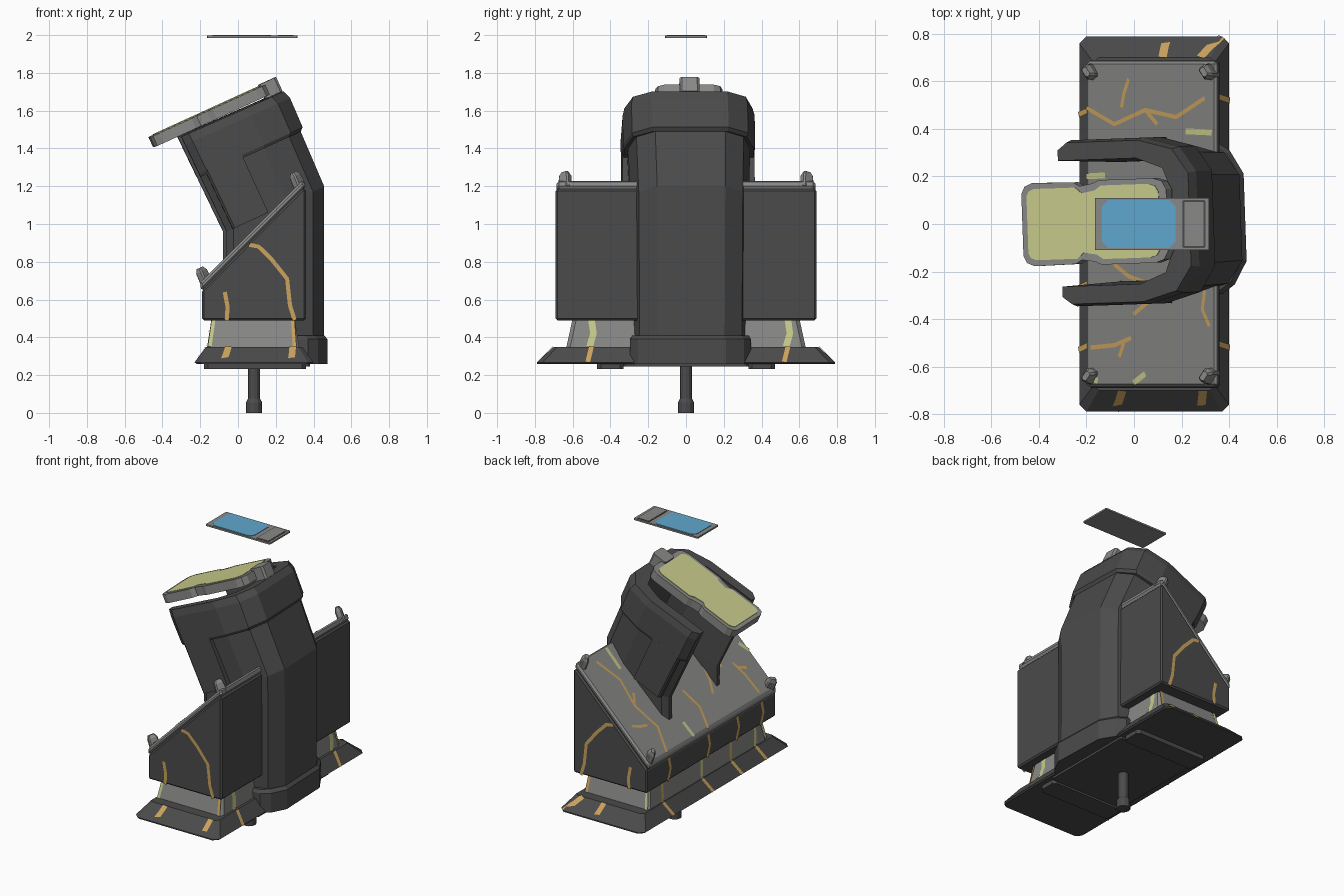
import bpy, bmesh, math
from mathutils import Vector, Matrix

if "Cube" in bpy.data.objects:
    bpy.data.objects.remove(bpy.data.objects["Cube"])


def mat(name, c):
    m = bpy.data.materials.new(name)
    m.diffuse_color = (*c, 1)
    m.use_nodes = True
    m.node_tree.nodes["Principled BSDF"].inputs["Base Color"].default_value = m.diffuse_color
    return m


DARK = mat("dark grey", (0.07, 0.07, 0.07))
GREY = mat("light grey", (0.25, 0.25, 0.245))
GOLD = mat("gold vein", (0.60, 0.37, 0.11))
PALE = mat("pale yellow", (0.58, 0.60, 0.26))
BLUE = mat("screen blue", (0.115, 0.39, 0.62))


def finish(name, bm, m, bevel=0):
    bmesh.ops.recalc_face_normals(bm, faces=bm.faces)
    me = bpy.data.meshes.new(name)
    bm.to_mesh(me)
    bm.free()
    me.materials.append(m)
    o = bpy.data.objects.new(name, me)
    bpy.context.collection.objects.link(o)
    if bevel:
        b = o.modifiers.new("bevel", 'BEVEL')
        b.width, b.segments = bevel, 1
    return o


def loft(name, rings, m, bevel=0):
    """Skin closed rings of equal length and cap both ends."""
    bm = bmesh.new()
    vs = [[bm.verts.new(p) for p in r] for r in rings]
    n = len(vs[0])
    for a, b in zip(vs, vs[1:]):
        for i in range(n):
            bm.faces.new((a[i], a[(i + 1) % n], b[(i + 1) % n], b[i]))
    bm.faces.new(vs[0])
    bm.faces.new(vs[-1])
    return finish(name, bm, m, bevel)


def rect(x0, x1, y0, y1, z, c=0.02):
    return [(x0 + c, y0, z), (x1 - c, y0, z), (x1, y0 + c, z), (x1, y1 - c, z),
            (x1 - c, y1, z), (x0 + c, y1, z), (x0, y1 - c, z), (x0, y0 + c, z)]


def slab(name, x0, x1, y0, y1, z0, z1, m, c=0.01):
    return loft(name, [rect(x0, x1, y0, y1, z0, c), rect(x0, x1, y0, y1, z1, c)], m)


# Console pedestal
loft("console_base", [rect(-.22, .39, -.79, .79, .26, .03), rect(-.23, .40, -.79, .79, .268, .03),
                      rect(-.17, .34, -.70, .70, .35)], DARK)
loft("console_neck", [rect(-.165, .325, -.635, .635, .34), rect(-.14, .30, -.60, .60, .50)], GREY)
prof = [(-.19, .49), (.36, .49), (.36, 1.185), (.34, 1.185), (-.19, .65)]
loft("console_body", [[(x, y, z) for x, z in prof] for y in (-.69, .69)], DARK, .012)
top = [(-.195, .645), (.345, 1.185), (.36, 1.19), (.345, 1.235), (-.20, .69)]
loft("sloped_panel", [[(x, y, z) for x, z in top] for y in (-.685, .685)], GREY, .012)

# Corner nubs on the sloped panel
for x, z, tag in ((-.185, .73, "low"), (.31, 1.235, "high")):
    for s in (-1, 1):
        o = loft(f"corner_nub_{tag}", [rect(-.022, .022, -.035, .035, -.05, .008),
                                       rect(-.022, .022, -.03, .03, .02, .008),
                                       rect(-.012, .012, -.02, .02, .042, .006)], GREY)
        o.matrix_world = (Matrix.Translation((x, s * .64, z)) @ Matrix.Rotation(math.radians(-25), 4, 'Y')
                          @ Matrix.Rotation(s * math.radians(35), 4, 'Z'))

# Underside plate, rails and stem
slab("underside_plate", -.17, .38, -.33, .33, .245, .27, DARK)
for s in (-1, 1):
    slab("underside_rail", -.18, .36, s * .4 - .07, s * .4 + .07, .232, .27, DARK, .02)
bm = bmesh.new()
for r1, r2, z0, z1 in ((.043, .043, 0, .055), (.043, .032, .055, .075), (.032, .032, .075, .27)):
    bmesh.ops.create_cone(bm, cap_ends=True, segments=12, radius1=r1, radius2=r2, depth=z1 - z0,
                          matrix=Matrix.Translation((.085, 0, (z0 + z1) / 2)))
finish("stem", bm, DARK)

# Hood: U-shaped shell, upright below and leaning forward above the bend
TURN = Matrix.Translation((0, .012, 0)) @ Matrix.Rotation(math.radians(2), 4, 'Z')
outer = [(0, .265), (0, .30), (.07, .33), (.62, .33), (.88, .29), (1, .19)]
inner = [(.6, .265), (.8, .22), (.86, .13)]
ushape = (outer + [(t, -y) for t, y in reversed(outer)]
          + [(t, -y) for t, y in inner] + list(reversed(inner)))
FOOT = Vector((-.07, 0, .26)), Vector((.45, 0, .26))
BEND = Vector((-.07, 0, .96)), Vector((.45, 0, 1.2))
TOP = Vector((-.31, 0, 1.46)), Vector((.235, 0, 1.70))


def ring(st, shape, ys=1.0, back=0.0):
    f, b = st[0], st[1] + (st[1] - st[0]).normalized() * back
    return [f.lerp(b, t) + Vector((0, y * ys, 0)) for t, y in shape]


def between(k):
    return [a.lerp(b, k) for a, b in zip(BEND, TOP)]


def placed(o):
    o.matrix_world = TURN @ o.matrix_world
    return o


placed(loft("hood_shell", [ring(FOOT, ushape, .93), ring(BEND, ushape, .95), ring(TOP, ushape, 1)], DARK))
placed(loft("hood_top_band", [ring(between(.58), ushape, 1.04, .0), ring(between(.61), ushape, 1.06, .018),
                              ring(between(.92), ushape, 1.06, .018), ring(between(1.005), ushape, 1.03, 0)], DARK))
for s in (-1, 1):
    strip = [(.06, s * .31), (.06, s * .34), (.08, s * .35), (.42, s * .35), (.42, s * .31)]
    placed(loft("hood_side_strip", [ring(between(k), strip) for k in (.0, .62)], DARK))
collar = [(.5, -.33), (.5, .33), (.8, .33), (.9, .29), (1, .19), (1, -.19), (.9, -.29), (.8, -.33)]
foot = [[p + Vector((0, 0, h)) for p in ring(FOOT, collar, k, b)]
        for h, k, b in ((0, .97, .018), (.13, .97, .018), (.15, .93, 0))]
placed(loft("hood_foot_collar", foot, DARK))

# Tilted tablet resting on the hood
A = math.radians(24.5)
TILT = (Matrix.Translation((-.47, 0, 1.46)) @ Matrix.Rotation(-A, 4, 'Y'))


def mirrored(half, z):
    return [(x, y, z) for x, y in half] + [(x, -y, z) for x, y in reversed(half)]


def tilted(name, half, z0, z1, m):
    o = loft(name, [mirrored(half, z0), mirrored(half, z1)], m)
    o.matrix_world = TURN @ TILT
    return o


tilted("tablet_frame", [(0, .13), (.015, .16), (.05, .175), (.24, .172), (.27, .155), (.33, .165), (.36, .178),
                        (.61, .178), (.65, .165), (.67, .13)], -.058, 0, GREY)
tilted("tablet_screen", [(.025, .12), (.035, .14), (.06, .15), (.25, .15), (.28, .125), (.34, .135), (.37, .155),
                         (.59, .155), (.62, .145), (.635, .12)], -.002, .004, PALE)
tilted("tablet_clip", [(.64, .04), (.65, .052), (.73, .052), (.742, .04)], -.07, .012, GREY)

# Floating card
slab("card", -.165, .315, -.11, .11, 1.986, 1.997, GREY, .003)
slab("card_screen", -.135, .175, -.1, .1, 1.996, 2.0, BLUE, .025)
slab("card_label_border", .205, .3, -.1, .1, 1.996, 1.9985, DARK, .003)
slab("card_label", .212, .293, -.093, .093, 1.9975, 2.0, GREY, .003)


# Veins: thin ribbons laid on the surfaces
def veins(name, paths, m):
    """Each path: (points, surface normal, width)."""
    bm = bmesh.new()
    for pts, n, w in paths:
        n = Vector(n).normalized()
        pts = [Vector(p) + n * .004 for p in pts]
        rows = []
        for i, p in enumerate(pts):
            d = (pts[min(i + 1, len(pts) - 1)] - pts[max(i - 1, 0)]).normalized()
            side = n.cross(d).normalized() * w / 2
            rows.append((bm.verts.new(p - side), bm.verts.new(p + side)))
        for a, b in zip(rows, rows[1:]):
            bm.faces.new((a[0], a[1], b[1], b[0]))
    return finish(name, bm, m)


gold, pale = [], []
for s in (-1, 1):
    for line in ([(.06, .89), (.11, .88), (.18, .81), (.26, .71), (.275, .57), (.30, .49)],
                 [(-.07, .64), (-.055, .56), (-.06, .49)]):
        gold.append(([(x, s * .69, z) for x, z in line], (0, s, 0), .022))
    for x0, x1 in ((-.05, -.08), (.29, .28)) if s < 0 else ((.12, .14), (.28, .37)):
        gold.append(([(x0, s * .70, .35), (x0 * .6 + x1 * .4, s * .74, .31), (x1, s * .785, .265)],
                     (0, s, .9), .035))
    gold.append(([(.29, s * .6, .49), (.30, s * .634, .35)], (0, s, .25), .02))
    pale.append(([(-.13, s * .6, .49), (-.15, s * .634, .35)], (0, s, .25), .02))
# front face of body, neck and base
for i, y in enumerate((.46, .04, -.27, -.53)):
    gold.append(([(-.19, y, .65), (-.19, y - .02, .57), (-.19, y + .01, .49)], (-1, 0, 0), .022))
    (pale if i % 2 else gold).append(([(-.14, y, .49), (-.165, y + .03, .35)], (-1, 0, .2), .025))
    gold.append(([(-.17, y + .03, .35), (-.23, y, .268)], (-.08, 0, .06), .025))
# back face of neck and base
for y in (-.5, .54):
    pale.append(([(.30, y, .49), (.312, y + .01, .42), (.325, y - .01, .35)], (1, 0, .2), .035))
    gold.append(([(.34, y, .35), (.40, y - .02, .268)], (.08, 0, .06), .025))
# sloped panel
for line in ([(-.2, .49), (-.08, .42), (.05, .48), (.18, .45), (.3, .53)], [(-.02, .61), (-.04, .55), (-.05, .49)],
             [(.05, .48), (.10, .42)], [(-.18, -.52), (-.08, -.51), (-.01, -.48)], [(-.06, -.56), (-.04, -.5)],
             [(.30, -.28), (.29, -.36), (.32, -.43)], [(-.08, -.17), (-.02, -.22), (.06, -.25)],
             [(0, -.38), (.06, -.33)], [(-.2, .05), (-.1, .0), (.0, .04)]):
    gold.append(([(x, y, x + .89) for x, y in line], (-1, 0, 1), .018))
for line in ([(-.2, .2), (-.12, .205)], [(.22, .39), (.33, .385)], [(-.2, -.64), (-.15, -.66)], [(.0, -.67), (.05, -.63)]):
    pale.append(([(x, y, x + .89) for x, y in line], (-1, 0, 1), .025))
veins("gold_veins", gold, GOLD)
veins("pale_veins", pale, PALE)
